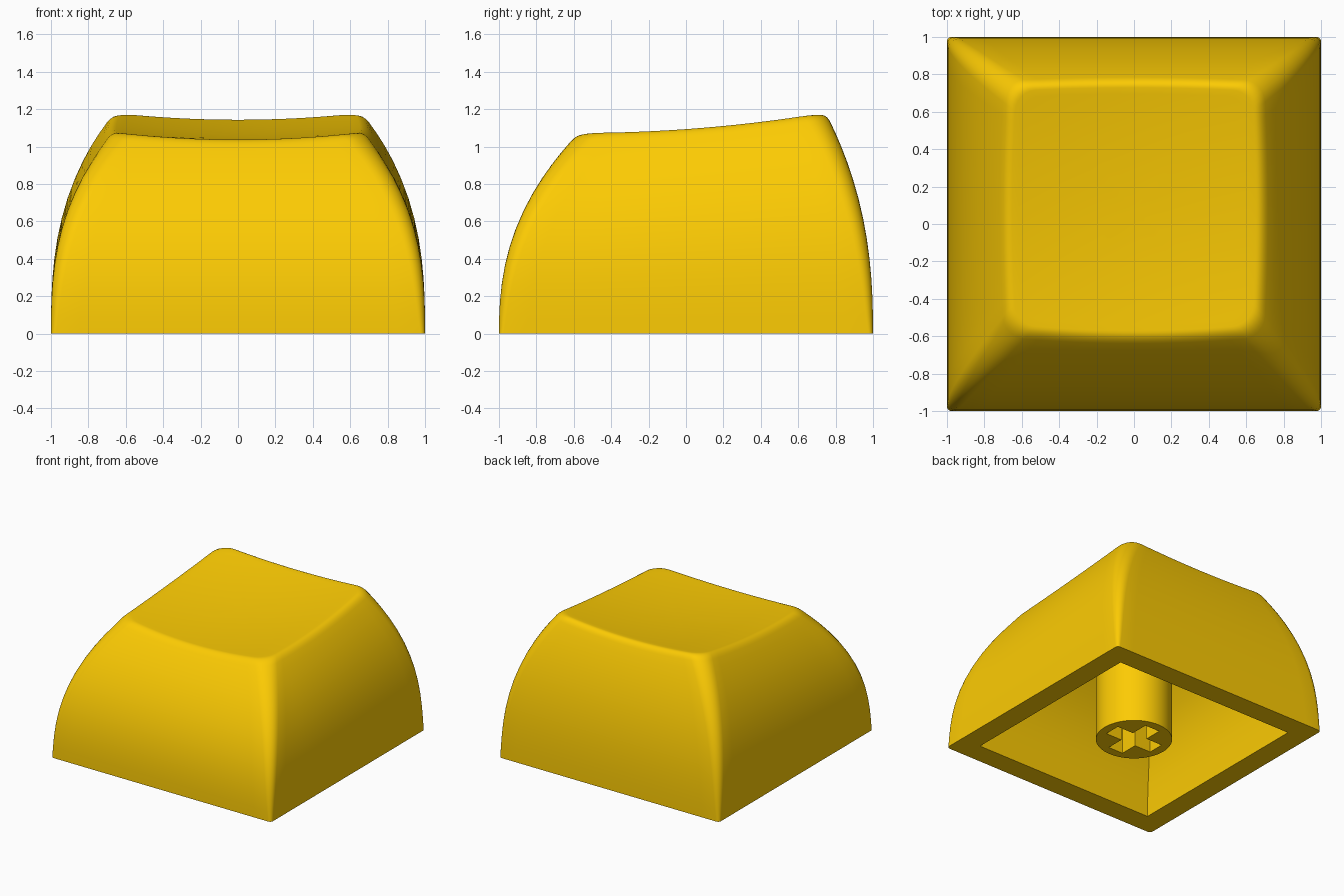
import bpy, bmesh, math
from mathutils import Vector

if "Cube" in bpy.data.objects:
    bpy.data.objects.remove(bpy.data.objects["Cube"])

ARC, SIDE = 6, 16                 # steps per rounded corner / per straight side
PER = ARC + SIDE
COUNT = 4 * PER

mat = bpy.data.materials.new("yellow_plastic")
mat.diffuse_color = (0.98, 0.6, 0.001, 1)
mat.use_nodes = True
mat.node_tree.nodes["Principled BSDF"].inputs["Base Color"].default_value = mat.diffuse_color


def plane(y):                     # tilted plane through the four top corners
    y = max(-0.57, min(0.74, y))
    return 1.077 + 0.107 * (y + 0.57) / 1.31


def dish(x, y):                   # scooped finger surface
    return (plane(y) - 0.03 * (1 - ((y - 0.08) / 0.66) ** 2)
            - 0.039 * (1 - (x / 0.66) ** 2))


def extents(u):                   # half width, back and front of the section at u
    return 1 - 0.335 * u ** 2.7, 1 - 0.255 * u ** 2.4, -1 + 0.43 * u ** 2.4


def arc(c, k, u):                 # point on rounded corner c of the section at u
    hx, yb, yf = extents(u)
    r = 0.025 + 0.095 * u ** 0.8
    sx, sy = ((1, 1), (-1, 1), (-1, -1), (1, -1))[c % 4]
    a = math.pi / 2 * (c % 4 + k / ARC)
    return Vector((sx * (hx - r) + r * math.cos(a),
                   (yb - r if sy > 0 else yf + r) + r * math.sin(a)))


def plan(i, u):
    c, k = divmod(i, PER)
    if k <= ARC:
        return arc(c, k, u)
    return arc(c, ARC, u).lerp(arc(c + 1, 0, u), (k - ARC) / SIDE)


def wall(i, s):                   # s = 0 at the base, 1 at the dished rim
    u = s
    for _ in range(12):
        p = plan(i, u)
        u = s * min(1, dish(p.x, p.y) / plane(p.y)) if s else 0
    p = plan(i, u)
    return Vector((p.x, p.y, u * plane(p.y)))


def on_dish(p, f):                # rim point pulled towards the middle
    x, y = p.x * f, 0.08 + (p.y - 0.08) * f
    return Vector((x, y, dish(x, y)))


def make(name, bm):
    bmesh.ops.recalc_face_normals(bm, faces=bm.faces)
    me = bpy.data.meshes.new(name)
    bm.to_mesh(me)
    bm.free()
    ob = bpy.data.objects.new(name, me)
    bpy.context.collection.objects.link(ob)
    me.materials.append(mat)
    return ob


def loft(name, rings):            # closed solid through matching outlines
    bm = bmesh.new()
    vs = [[bm.verts.new(p) for p in ring] for ring in rings]
    for lo, hi in zip(vs, vs[1:]):
        for i in range(len(lo)):
            j = (i + 1) % len(lo)
            bm.faces.new((lo[i], lo[j], hi[j], hi[i]))
    bm.faces.new(vs[0])
    if len(rings) > 15:           # dished top closes with a fan
        bmesh.ops.pointmerge(bm, verts=vs[-1], merge_co=rings[-1][0])
    else:
        bm.faces.new(vs[-1])
    return make(name, bm)


def cut(ob, cutter):
    bpy.ops.object.select_all(action='DESELECT')
    ob.select_set(True)
    bpy.context.view_layer.objects.active = ob
    mod = ob.modifiers.new("cut", 'BOOLEAN')
    mod.operation, mod.solver, mod.object = 'DIFFERENCE', 'EXACT', cutter
    bpy.ops.object.modifier_apply(modifier=mod.name)
    bpy.data.objects.remove(cutter)
    bpy.ops.object.shade_smooth_by_angle(angle=math.radians(35))


# Cap shell: curved walls, rounded rim, dished top
rings = [[wall(i, s) for i in range(COUNT)]
         for s in (0, .08, .16, .25, .34, .43, .52, .61, .7, .78, .85, .91)]
rim = [wall(i, 1) for i in range(COUNT)]
below = [wall(i, 0.96) for i in range(COUNT)]
for k in range(7):
    t = k / 6
    rings.append([a * (1 - t) ** 2 + e * 2 * t * (1 - t) + on_dish(e, 0.95) * t * t
                  for a, e in zip(below, rim)])
rings += [[on_dish(e, f) for e in rim] for f in (.9, .8, .66, .5, .33, .16, 0)]
cap = loft("cap_shell", rings)


# Hollow underside: sharp-cornered, follows the curved walls
def inner(u):
    hx, yb, yf = extents(max(u, 0))
    t = 0.177
    return [(x, y, u * (plane(y) - 0.16) if u > 0 else u) for x, y in
            ((t - hx, yf + t), (hx - t, yf + t), (hx - t, yb - t), (t - hx, yb - t))]


cut(cap, loft("cavity_cutter", [inner(u) for u in
                                (-.05, 0, .15, .3, .42, .54, .65, .75, .84, .92, 1)]))

# Round stem with a cross-shaped socket
circle = [(0.287 * math.cos(a), 0.287 * math.sin(a))
          for a in (2 * math.pi * i / 64 for i in range(64))]
stem = loft("stem", [[(x, y, z) for x, y in circle] for z in (0, 1.0)])
w, l = 0.067, 0.215
cross = []
for q in range(4):
    c, s = round(math.cos(q * math.pi / 2)), round(math.sin(q * math.pi / 2))
    cross += [(x * c - y * s, x * s + y * c) for x, y in ((l, -w), (l, w), (w, w))]
cut(stem, loft("socket_cutter", [[(x, y, z) for x, y in cross] for z in (-0.05, 0.45)]))
